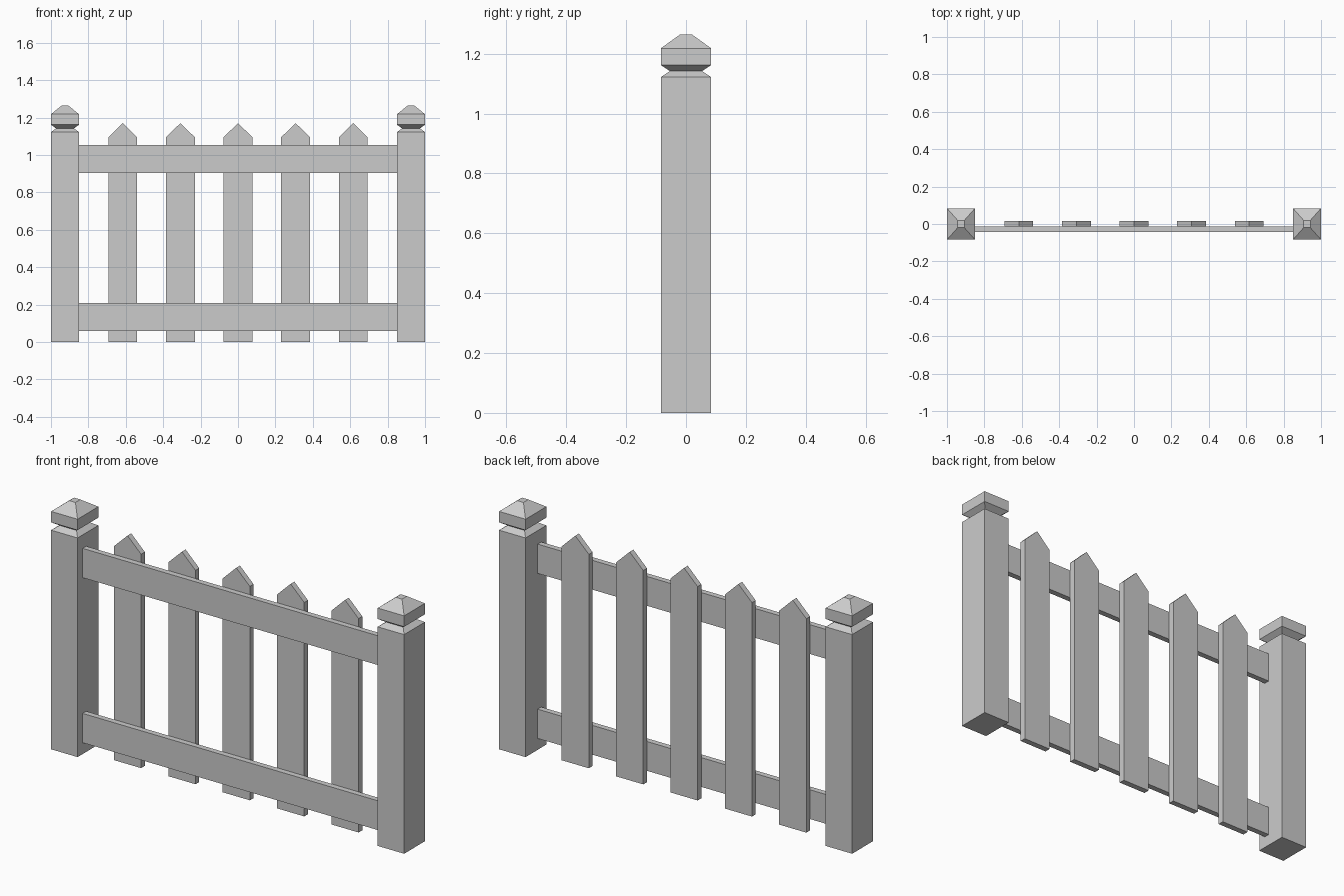
import bpy, bmesh

if "Cube" in bpy.data.objects:
    bpy.data.objects.remove(bpy.data.objects["Cube"])


def make_object(name, bm):
    bmesh.ops.recalc_face_normals(bm, faces=bm.faces)
    mesh = bpy.data.meshes.new(name)
    bm.to_mesh(mesh)
    bm.free()
    obj = bpy.data.objects.new(name, mesh)
    bpy.context.collection.objects.link(obj)
    return obj


def stacked_rectangles(name, cx, levels):
    """Loft through rectangles given as (half_x, half_y, z)."""
    bm = bmesh.new()
    rings = [[bm.verts.new((cx + sx * hx, sy * hy, z))
              for sx, sy in ((-1, -1), (1, -1), (1, 1), (-1, 1))]
             for hx, hy, z in levels]
    for a, b in zip(rings, rings[1:]):
        for i in range(4):
            j = (i + 1) % 4
            bm.faces.new((a[i], a[j], b[j], b[i]))
    bm.faces.new(rings[0])
    bm.faces.new(rings[-1])
    return make_object(name, bm)


def board(name, outline, y0, y1):
    """Extrude an (x, z) outline from y0 to y1."""
    bm = bmesh.new()
    face = bm.faces.new([bm.verts.new((x, y0, z)) for x, z in outline])
    geom = bmesh.ops.extrude_face_region(bm, geom=[face])["geom"]
    verts = [v for v in geom if isinstance(v, bmesh.types.BMVert)]
    bmesh.ops.translate(bm, verts=verts, vec=(0, y1 - y0, 0))
    return make_object(name, bm)


# Posts with notched neck and truncated pyramid cap
post_levels = [(0.075, 0.084, 0), (0.075, 0.084, 1.122), (0.048, 0.054, 1.142),
               (0.075, 0.084, 1.162), (0.075, 0.084, 1.218), (0.018, 0.02, 1.264)]
for side, cx in (("left", -0.925), ("right", 0.925)):
    stacked_rectangles(f"{side}_post", cx, post_levels)

# Horizontal rails in front of the pickets
for side, z0, z1 in (("lower", 0.058, 0.208), ("upper", 0.903, 1.053)):
    board(f"{side}_rail", [(-0.85, z0), (0.85, z0), (0.85, z1), (-0.85, z1)],
          -0.043, -0.014)

# Pointed pickets
for i in range(5):
    cx = (i - 2) * 0.308
    l, r = cx - 0.077, cx + 0.077
    board(f"picket_{i + 1}", [(l, 0), (r, 0), (r, 1.095), (cx, 1.17), (l, 1.095)],
          -0.014, 0.016)
